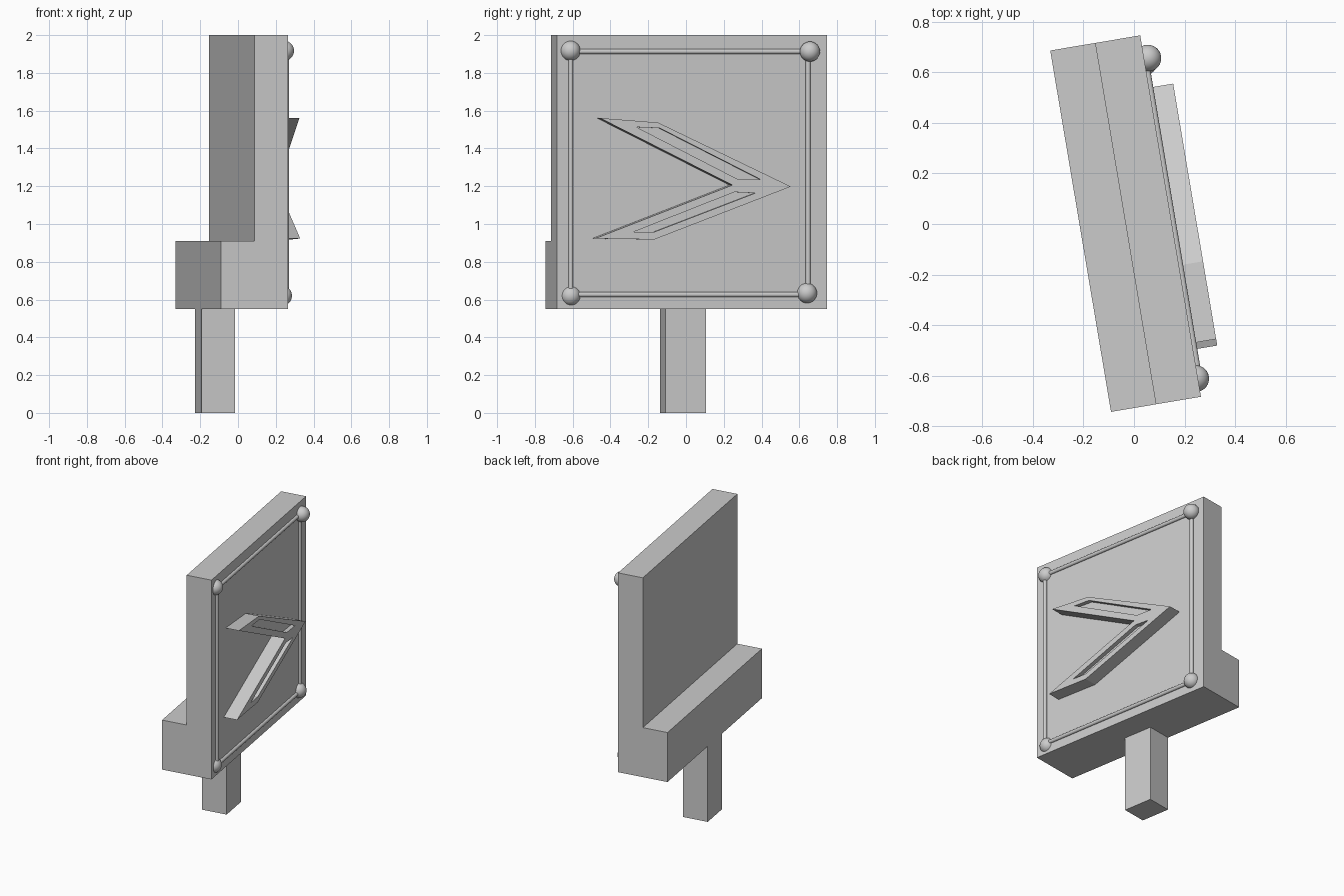
import bpy
import bmesh
import math
from mathutils import Matrix, Vector

if "Cube" in bpy.data.objects:
    bpy.data.objects.remove(bpy.data.objects["Cube"], do_unlink=True)

# The whole sign is turned a little about the vertical axis
TURN = Matrix.Rotation(math.radians(9.55), 4, "Z")
FACE = 0.148      # front surface of the board
BACK = -0.033     # rear surface of the board
REAR = -0.213     # rear surface of the ledge

grey = bpy.data.materials.new("plain grey")
grey.use_nodes = True
grey.diffuse_color = (0.6, 0.6, 0.6, 1)
grey.node_tree.nodes["Principled BSDF"].inputs["Base Color"].default_value = (0.6, 0.6, 0.6, 1)


def finish(name, bm, smooth=False):
    bmesh.ops.recalc_face_normals(bm, faces=bm.faces)
    for f in bm.faces:
        f.smooth = smooth and len(f.verts) <= 4
    mesh = bpy.data.meshes.new(name)
    bm.to_mesh(mesh)
    bm.free()
    mesh.materials.append(grey)
    obj = bpy.data.objects.new(name, mesh)
    bpy.context.collection.objects.link(obj)
    obj.matrix_world = TURN
    return obj


def box(name, low, high):
    low, high = Vector(low), Vector(high)
    bm = bmesh.new()
    bmesh.ops.create_cube(bm, size=1)
    bmesh.ops.scale(bm, vec=high - low, verts=bm.verts)
    bmesh.ops.translate(bm, vec=(low + high) / 2, verts=bm.verts)
    return finish(name, bm)


def plate(name, outline, x0, x1):
    """Extrude a (y, z) outline along x."""
    bm = bmesh.new()
    face = bm.faces.new([bm.verts.new((x0, y, z)) for y, z in outline])
    made = bmesh.ops.extrude_face_region(bm, geom=[face])["geom"]
    moved = [g for g in made if isinstance(g, bmesh.types.BMVert)]
    bmesh.ops.translate(bm, vec=(x1 - x0, 0, 0), verts=moved)
    return finish(name, bm)


def ball(name, centre, radius):
    bm = bmesh.new()
    bmesh.ops.create_uvsphere(bm, u_segments=32, v_segments=16, radius=radius)
    bmesh.ops.translate(bm, vec=centre, verts=bm.verts)
    return finish(name, bm, True)


def rod(name, a, b, radius):
    a, b = Vector(a), Vector(b)
    bm = bmesh.new()
    place = Matrix.Translation((a + b) / 2) @ (b - a).to_track_quat("Z", "Y").to_matrix().to_4x4()
    bmesh.ops.create_cone(bm, cap_ends=True, segments=16, radius1=radius, radius2=radius,
                          depth=(b - a).length, matrix=place)
    return finish(name, bm, True)


# Board, ledge behind it and post below
box("board", (BACK, -0.718, 0.55), (FACE, 0.732, 2.0))
box("rear_ledge", (REAR, -0.718, 0.55), (BACK, 0.732, 0.91))
box("post", (REAR, -0.105, 0), (BACK, 0.114, 0.55))

# Corner balls
corners = {
    "top_front": (0.139, -0.644, 1.917),
    "top_back": (0.163, 0.638, 1.913),
    "bottom_back": (0.145, 0.625, 0.634),
    "bottom_front": (0.128, -0.641, 0.62),
}
for label, centre in corners.items():
    ball("ball_" + label, centre, 0.053)

# Thin frame rods between the balls
ring = [(0.152, y, z) for y, z in ((-0.644, 1.913), (0.63, 1.913), (0.63, 0.626), (-0.644, 0.626))]
for i, side in enumerate(("top", "back", "bottom", "front")):
    rod("frame_rod_" + side, ring[i], ring[(i + 1) % 4], 0.013)

# Raised arrow with a groove cut into each arm
TIP = 0.245
arrow = plate("arrow", [(-0.503, 1.561), (-0.191, 1.537), (0.522, 1.198),
                        (-0.211, 0.918), (-0.529, 0.923), (0.208, 1.206)], FACE - 0.01, TIP)
grooves = {
    "upper_groove": [(-0.307, 1.513), (-0.183, 1.508), (0.361, 1.235), (0.235, 1.238)],
    "lower_groove": [(-0.323, 0.958), (-0.211, 0.958), (0.332, 1.164), (0.219, 1.169)],
}
for name, outline in grooves.items():
    cutter = plate(name, outline, TIP - 0.03, TIP + 0.05)
    cutter.hide_render = True
    cut = arrow.modifiers.new(name, "BOOLEAN")
    cut.operation = "DIFFERENCE"
    cut.solver = "EXACT"
    cut.object = cutter
    bpy.context.view_layer.objects.active = arrow
    bpy.ops.object.modifier_apply(modifier=name)
    bpy.data.objects.remove(cutter, do_unlink=True)
